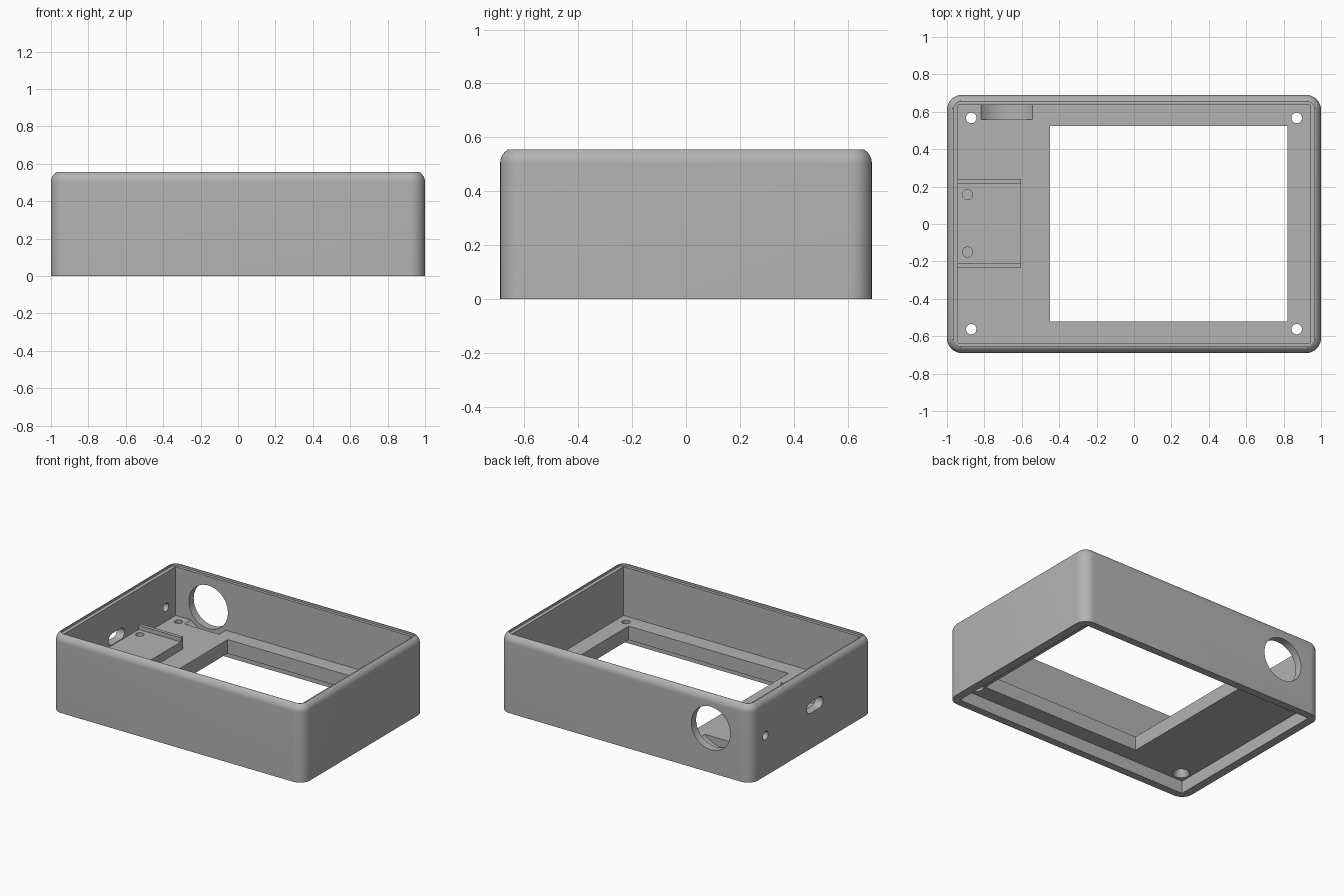
import bpy, bmesh
from math import cos, sin, pi, radians
from mathutils import Matrix, Vector

cube = bpy.data.objects.get("Cube")
if cube:
    bpy.data.objects.remove(cube, do_unlink=True)

grey = bpy.data.materials.new("plain grey plastic")
grey.use_nodes = True
grey.diffuse_color = (0.45, 0.45, 0.45, 1)
grey.node_tree.nodes["Principled BSDF"].inputs["Base Color"].default_value = (0.45, 0.45, 0.45, 1)


def finish(name, bm):
    bmesh.ops.recalc_face_normals(bm, faces=bm.faces)
    mesh = bpy.data.meshes.new(name)
    bm.to_mesh(mesh)
    bm.free()
    mesh.materials.append(grey)
    obj = bpy.data.objects.new(name, mesh)
    bpy.context.collection.objects.link(obj)
    return obj


def loft(name, half_x, half_y, radius, levels, turn=Matrix()):
    """Stack rounded rectangles; each level is (inset, height)."""
    bm = bmesh.new()
    rings = []
    steps = 10
    for inset, z in levels:
        r = radius - inset
        ring = []
        for corner in range(4):
            sx = 1 if corner in (0, 3) else -1
            sy = 1 if corner < 2 else -1
            for i in range(steps + 1):
                a = (corner + i / steps) * pi / 2
                p = Vector((sx * (half_x - radius) + r * cos(a),
                            sy * (half_y - radius) + r * sin(a), z))
                ring.append(bm.verts.new(turn @ p))
        rings.append(ring)
    for low, high in zip(rings, rings[1:]):
        for i in range(len(low)):
            j = (i + 1) % len(low)
            bm.faces.new((low[i], low[j], high[j], high[i]))
    bm.faces.new(rings[0])
    bm.faces.new(rings[-1])
    return finish(name, bm)


def box(name, x0, x1, y0, y1, z0, z1):
    bm = bmesh.new()
    size = Matrix.Diagonal((x1 - x0, y1 - y0, z1 - z0, 1))
    place = Matrix.Translation(((x0 + x1) / 2, (y0 + y1) / 2, (z0 + z1) / 2))
    bmesh.ops.create_cube(bm, size=1, matrix=place @ size)
    return finish(name, bm)


def cylinder(name, centre, r, depth, axis="Z", r_top=None):
    bm = bmesh.new()
    turn = {"Z": Matrix(), "X": Matrix.Rotation(pi / 2, 4, "Y"),
            "Y": Matrix.Rotation(pi / 2, 4, "X")}[axis]
    bmesh.ops.create_cone(bm, cap_ends=True, segments=48, radius1=r,
                          radius2=r if r_top is None else r_top, depth=depth,
                          matrix=Matrix.Translation(centre) @ turn)
    return finish(name, bm)


def cut(target, cutter):
    mod = target.modifiers.new("cut", "BOOLEAN")
    mod.operation = "DIFFERENCE"
    mod.solver = "EXACT"
    mod.object = cutter
    graph = bpy.context.evaluated_depsgraph_get()
    mesh = bpy.data.meshes.new_from_object(target.evaluated_get(graph))
    target.modifiers.clear()
    target.data = mesh
    bpy.data.objects.remove(cutter, do_unlink=True)


FLOOR_LOW, FLOOR_TOP, TOP = 0.09, 0.19, 0.555

# Rounded outer shell with a filleted rim and a shallow lid ledge
fillet = 0.06
base = TOP - fillet * sin(radians(60))
levels = [(0, 0)]
for k in range(9):
    a = radians(60) * k / 8
    levels.append((fillet * (1 - cos(a)), base + fillet * sin(a)))
levels += [(0.034, TOP), (0.034, TOP - 0.015)]
case = loft("case_shell", 1.0, 0.69, 0.08, levels)

# Upper cavity, underside recess and screen window
cut(case, box("cavity", -0.94, 0.94, -0.635, 0.635, FLOOR_TOP, 0.7))
cut(case, box("recess", -0.94, 0.94, -0.635, 0.635, -0.1, FLOOR_LOW))
cut(case, box("window", -0.45, 0.82, -0.52, 0.525, 0.05, 0.25))

# Countersunk screw holes in the four floor corners
for x in (-0.87, 0.87):
    for y in (-0.562, 0.567):
        cut(case, cylinder("screw_hole", (x, y, 0.15), 0.028, 0.2))
        cut(case, cylinder("countersink", (x, y, 0.11), 0.062, 0.06, r_top=0.028))

# Large round opening in the back wall with its nut pocket
cut(case, cylinder("round_opening", (-0.68, 0.68, 0.32), 0.155, 0.2, "Y"))
cut(case, cylinder("nut_pocket", (-0.68, 0.5975, 0.32), 0.19, 0.075, "Y"))

# Plug slot and small round hole in the right wall
slot_turn = Matrix.Translation((-0.97, -0.035, 0.295)) @ Matrix.Rotation(pi / 2, 4, "Y")
cut(case, loft("plug_slot", 0.04, 0.09, 0.039, [(0, -0.1), (0, 0.1)], slot_turn))
cut(case, cylinder("pin_hole", (-0.97, 0.525, 0.29), 0.03, 0.2, "X"))

# Raised board mount with two blind holes and a rail on each side
mount = box("board_mount", -0.95, -0.605, -0.235, 0.24, 0.18, 0.25)
for y in (-0.15, 0.157):
    cut(mount, cylinder("mount_hole", (-0.89, y, 0.25), 0.027, 0.11))
rails = [box("mount_rail_front", -0.95, -0.605, -0.235, -0.21, 0.25, 0.28),
         box("mount_rail_back", -0.95, -0.605, 0.215, 0.24, 0.25, 0.28)]

# Smooth the rounded surfaces, keep edges crisp
bpy.ops.object.select_all(action="DESELECT")
for obj in (case, mount):
    obj.select_set(True)
bpy.context.view_layer.objects.active = case
bpy.ops.object.shade_smooth_by_angle(angle=radians(30))
